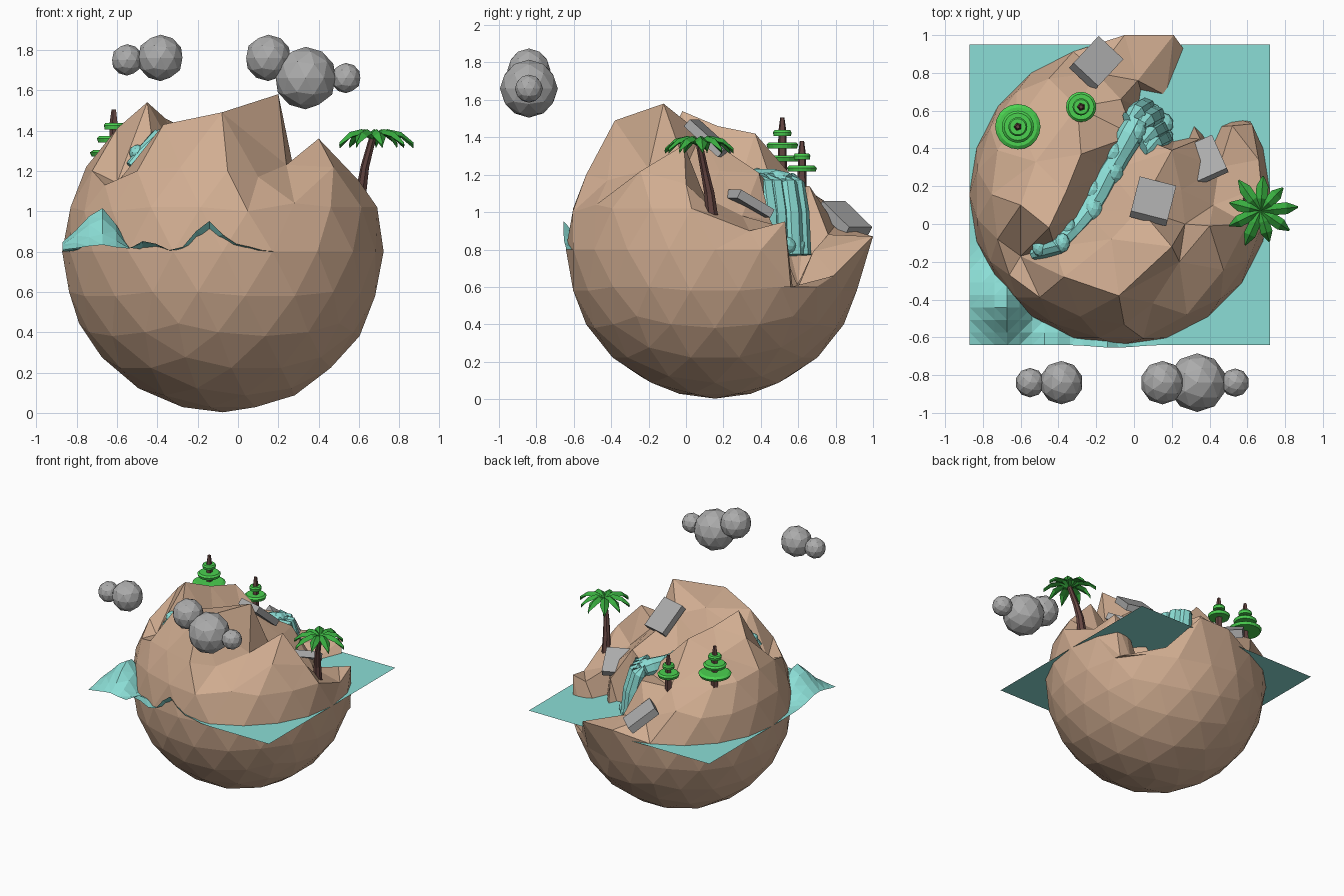
import bpy, bmesh, math
from mathutils import Vector, Euler
from mathutils.geometry import delaunay_2d_cdt

if "Cube" in bpy.data.objects:
    bpy.data.objects.remove(bpy.data.objects["Cube"])

C = Vector((-0.075, 0.155, 0.8))   # globe centre
R = 0.797


def mat(name, rgb):
    m = bpy.data.materials.new(name)
    m.diffuse_color = (*rgb, 1)
    m.use_nodes = True
    m.node_tree.nodes["Principled BSDF"].inputs["Base Color"].default_value = m.diffuse_color
    return m


EARTH = mat("earth", (0.64, 0.42, 0.285))
WATER = mat("water", (0.26, 0.73, 0.67))
STONE = mat("stone", (0.41, 0.41, 0.41))
BARK = mat("bark", (0.125, 0.058, 0.052))
PINE = mat("pine_green", (0.07, 0.64, 0.08))
FROND = mat("palm_green", (0.04, 0.42, 0.05))


def finish(bm, name, material):
    me = bpy.data.meshes.new(name)
    bmesh.ops.recalc_face_normals(bm, faces=bm.faces)
    bm.to_mesh(me)
    bm.free()
    me.materials.append(material)
    ob = bpy.data.objects.new(name, me)
    bpy.context.collection.objects.link(ob)
    return ob


def ball(bm, loc, scale, sub=2):
    vs = bmesh.ops.create_icosphere(bm, subdivisions=sub, radius=1)["verts"]
    for v in vs:
        v.co = Vector(loc) + Vector(a * b for a, b in zip(v.co, scale))


def tube(bm, path, radii, sides):
    # loft of rings square to the path, closed at both ends
    rings = []
    for i, p in enumerate(path):
        d = (path[min(i + 1, len(path) - 1)] - path[max(i - 1, 0)]).normalized()
        side = d.cross(Vector((0.13, 0.2, 1) if abs(d.z) < 0.8 else (0, 1, 0))).normalized()
        up = side.cross(d)
        rings.append([bm.verts.new(p + radii[i] * (math.cos(a) * side + math.sin(a) * up))
                      for a in (2 * math.pi * k / sides for k in range(sides))])
    for a, b in zip(rings, rings[1:]):
        for k in range(sides):
            bm.faces.new((a[k], a[(k + 1) % sides], b[(k + 1) % sides], b[k]))
    bm.faces.new(rings[0])
    bm.faces.new(rings[-1])


# --- globe: icosphere below, peaks, gorge and bay triangulated on top
terrain = [Vector(p) for p in (
    # left rim of the gorge and the wooded back slope
    (-0.45, -0.02, 1.54), (-0.60, 0.10, 1.41), (-0.28, 0.37, 1.42), (-0.52, 0.33, 1.33),
    (-0.62, 0.54, 1.19), (-0.30, 0.62, 1.13), (-0.07, 0.66, 1.14), (-0.45, 0.77, 1.04),
    (-0.20, 0.80, 0.93), (0.02, 0.76, 0.88), (-0.36, 0.17, 1.46),
    # gorge floor
    (-0.60, -0.17, 1.14), (-0.42, -0.12, 1.31), (-0.25, 0.06, 1.18), (-0.13, 0.28, 1.14),
    (0.0, 0.47, 1.12),
    # front ridge and high peak
    (-0.66, -0.27, 1.13), (-0.37, -0.28, 1.43), (-0.08, -0.38, 1.49), (0.20, -0.12, 1.58),
    (0.10, -0.42, 1.17), (0.24, -0.20, 1.23), (-0.12, -0.08, 1.45), (0.03, 0.08, 1.42),
    # right peak and terrace
    (0.40, -0.01, 1.36), (0.60, 0.0, 1.15), (0.69, 0.03, 1.02), (0.42, 0.10, 1.08),
    (0.20, 0.39, 1.21), (0.25, 0.18, 1.22), (0.45, 0.30, 0.98), (0.60, 0.17, 0.99),
    (0.66, 0.34, 0.90), (0.35, 0.45, 0.96), (0.625, 0.53, 0.95), (0.27, 0.0, 1.24),
    (0.52, 0.52, 0.92), (0.28, -0.48, 1.04),
    # bay floor
    (0.22, 0.46, 0.60), (0.37, 0.51, 0.60), (0.07, 0.60, 0.62), (0.17, 0.68, 0.79),
    (0.28, 0.60, 0.60), (0.51, 0.57, 0.60))]

bm = bmesh.new()
bmesh.ops.create_icosphere(bm, subdivisions=3, radius=R)
kept = []
for v in bm.verts:
    az = math.degrees(math.atan2(v.co.y, v.co.x)) % 360
    if v.co.z > 0.02 and 125 < az < 350 and v.co.z < 0.64 * R:
        p = v.co + C
        if all((p - t).to_2d().length > 0.12 for t in terrain):
            kept.append(p)
bmesh.ops.delete(bm, geom=[v for v in bm.verts if v.co.z > 0.02], context="VERTS")
ring = [v for v in bm.verts if abs(v.co.z) < 0.02]
flat = [v.co.to_2d().normalized() * math.pi / 2 for v in ring]
for v in bm.verts:
    v.co += C
top = list(ring)
for p in terrain + kept:
    d = (p - C).to_2d()
    flat.append(d.normalized() * math.asin(min(d.length / R, 0.995)))
    top.append(bm.verts.new(p))
res = delaunay_2d_cdt(flat, [], [], 0, 1e-5)
for f in res[2]:
    ids = [res[3][i][0] for i in f]
    try:
        bm.faces.new([top[i] for i in ids])
    except ValueError:
        pass
# bay mouth drops below the water, the back ledge juts out
for v in ring:
    az = round(math.degrees(math.atan2(v.co.y - C.y, v.co.x - C.x)))
    move = {36: (0.60, 0.56, 0.60), 54: (0.36, 0.79, 0.66),
            72: (0.21, 1.0, 0.87), 90: (-0.05, 1.0, 0.87)}.get(az)
    if move:
        v.co = move
finish(bm, "globe_land", EARTH)

# --- sea sheet with waves at the front left
bm = bmesh.new()
bmesh.ops.create_grid(bm, x_segments=24, y_segments=24, size=0.795)


def bump(x, y, cx, cy, sx, sy, h):
    return h * math.exp(-((x - cx) / sx) ** 2 - ((y - cy) / sy) ** 2)


for v in bm.verts:
    x, y = v.co.x + C.x, v.co.y + C.y
    z = 0.80 + bump(x, y, -0.66, -0.42, 0.17 if x < -0.66 else 0.08, 0.16, 0.22)
    z += bump(x, y, -0.15, -0.66, 0.09, 0.09, 0.16) + bump(x, y, -0.45, -0.62, 0.07, 0.09, 0.06)
    z += bump(x, y, 0.02, -0.66, 0.08, 0.08, 0.03)
    v.co = (x, y - bump(x, y, -0.1, -0.64, 0.15, 0.05, 0.015), z)
bmesh.ops.triangulate(bm, faces=bm.faces)
finish(bm, "sea", WATER)

# --- lumpy stream along the gorge
bm = bmesh.new()
path = [Vector(p) for p in ((-0.53, -0.16, 1.22), (-0.47, -0.14, 1.28), (-0.41, -0.12, 1.36),
        (-0.33, -0.04, 1.27), (-0.25, 0.06, 1.21), (-0.19, 0.16, 1.19), (-0.14, 0.26, 1.18),
        (-0.08, 0.36, 1.17), (-0.02, 0.47, 1.16), (0.02, 0.55, 1.15))]
tube(bm, path, [0.03, 0.04, 0.045, 0.05, 0.06, 0.065, 0.065, 0.06, 0.07, 0.06], 8)
for i, p in enumerate(path[:-1]):
    r = 0.04 if i < 3 else 0.055
    ball(bm, p + Vector((0.03 * (-1) ** i, 0.02, 0.01)), (r, r * 1.3, r))
finish(bm, "stream", WATER)

# --- waterfall curtains and foam
bm = bmesh.new()
for x, y in ((0.01, 0.58), (0.06, 0.54), (0.08, 0.47), (0.10, 0.42)):
    tube(bm, [Vector((x - 0.05, y - 0.02, 1.18)), Vector((x, y, 1.15)), Vector((x + 0.03, y + 0.02, 1.0)),
              Vector((x + 0.05, y + 0.03, 0.77))], [0.035, 0.055, 0.06, 0.06], 8)
for x, y, r in ((0.09, 0.58, 0.06), (0.15, 0.53, 0.06), (0.16, 0.46, 0.05)):
    ball(bm, (x, y, 0.82), (r, r, 0.05))
finish(bm, "waterfall", WATER)

# --- rock slabs
for i, (loc, size, rot) in enumerate((
        ((0.10, 0.12, 1.395), (0.20, 0.25, 0.05), (-0.72, 0, -0.25)),
        ((0.37, 0.335, 1.045), (0.19, 0.22, 0.05), (-0.50, 0, 0.42)),
        ((-0.20, 0.85, 0.965), (0.18, 0.24, 0.06), (-0.62, 0, -0.75)))):
    bm = bmesh.new()
    bmesh.ops.create_cube(bm, size=1)
    for v in bm.verts:
        v.co = Vector(a * b for a, b in zip(v.co, size))
        v.co.rotate(Euler(rot))
        v.co += Vector(loc)
    finish(bm, f"rock_slab_{i + 1}", STONE)


# --- tiered conifers
def conifer(name, x, y, base, tip, tiers):
    bm = bmesh.new()
    tube(bm, [Vector((x, y, base)), Vector((x, y, tip - 0.07)), Vector((x, y, tip))],
         [0.028, 0.022, 0.012], 5)
    finish(bm, name + "_trunk", BARK)
    bm = bmesh.new()
    for z, r in tiers:
        tube(bm, [Vector((x, y, z - 0.014)), Vector((x, y, z + 0.006)), Vector((x, y, z + 0.018))],
             [r * 0.92, r, r * 0.85], 20)
    finish(bm, name + "_tiers", PINE)


conifer("large_conifer", -0.615, 0.515, 1.15, 1.505, ((1.285, 0.12), (1.355, 0.085), (1.42, 0.05)))
conifer("small_conifer", -0.28, 0.62, 1.08, 1.38, ((1.23, 0.08), (1.295, 0.045)))

# --- palm
bm = bmesh.new()
trunk = [Vector(p) for p in ((0.605, 0.14, 0.96), (0.612, 0.125, 1.10), (0.63, 0.10, 1.22), (0.67, 0.07, 1.37))]
tube(bm, trunk, [0.035, 0.028, 0.022, 0.018], 7)
finish(bm, "palm_trunk", BARK)
bm = bmesh.new()
crown = Vector((0.67, 0.07, 1.37))
for k in range(9):
    a = 2 * math.pi * k / 9 + 0.1
    out, side = Vector((math.cos(a), math.sin(a), 0)), Vector((-math.sin(a), math.cos(a), 0))
    L = (0.20, 0.17, 0.185)[k % 3]
    rows = []
    for t, w, z in ((0, 0.01, 0), (0.35, 0.03, 0.025), (0.7, 0.032, 0.01), (1, 0.004, -0.04)):
        mid = crown + out * (L * t) + Vector((0, 0, z))
        rows.append([bm.verts.new(mid + side * w - Vector((0, 0, w * 0.3))),
                     bm.verts.new(mid + Vector((0, 0, 0.012))),
                     bm.verts.new(mid - side * w - Vector((0, 0, w * 0.3))),
                     bm.verts.new(mid - Vector((0, 0, 0.018)))])
    for p, q in zip(rows, rows[1:]):
        for j in range(4):
            bm.faces.new((p[j], p[(j + 1) % 4], q[(j + 1) % 4], q[j]))
    bm.faces.new(rows[-1])
    bm.faces.new(rows[0])
finish(bm, "palm_fronds", FROND)

# --- clouds
for name, puffs in (("cloud_right", ((0.15, 1.76, 0.115), (0.335, 1.66, 0.155), (0.535, 1.66, 0.075))),
                    ("cloud_left", ((-0.385, 1.76, 0.115), (-0.55, 1.75, 0.078)))):
    bm = bmesh.new()
    for x, z, r in puffs:
        ball(bm, (x, -0.84, z), (r, r, r))
    finish(bm, name, STONE)
